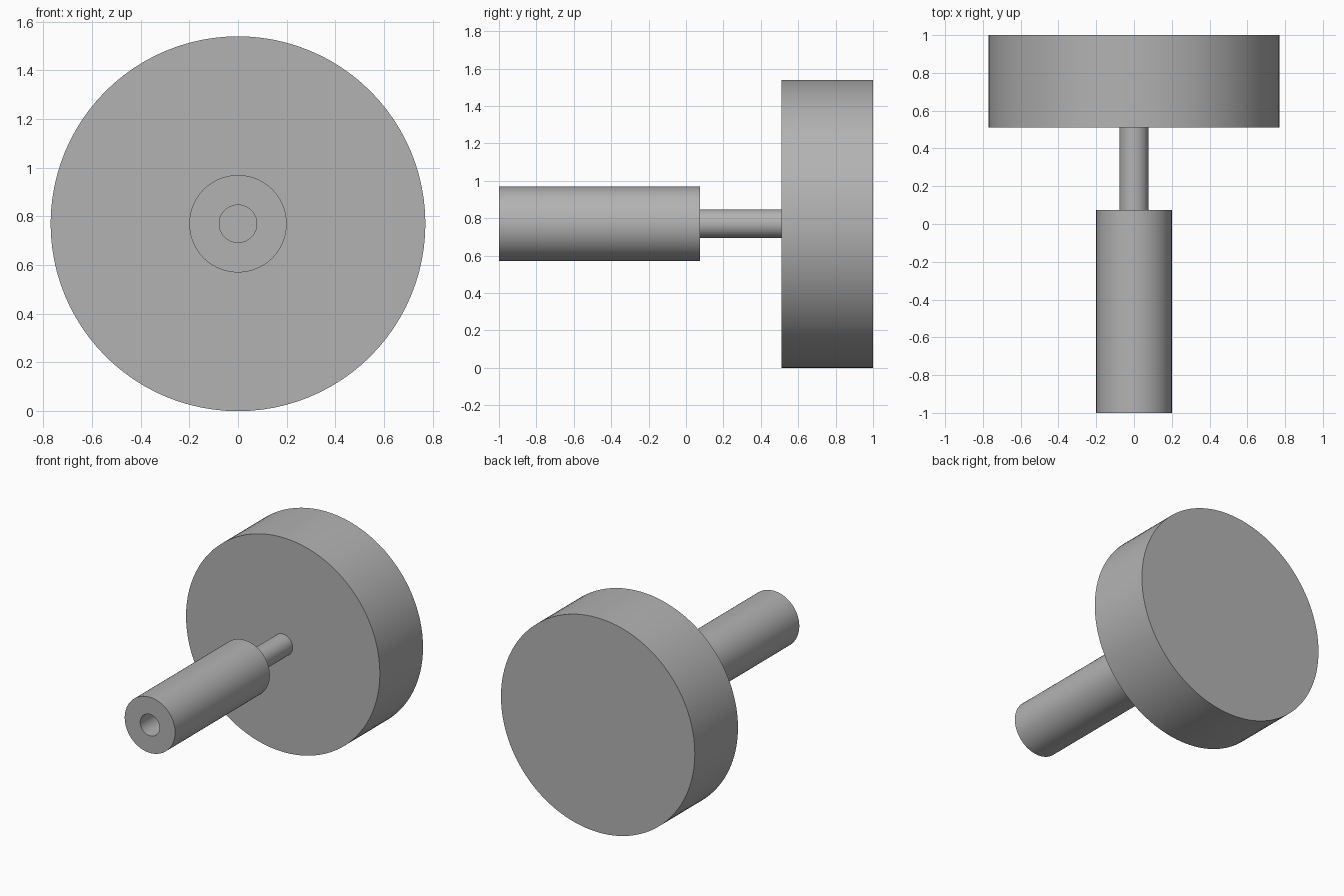
import bpy
import bmesh
from math import cos, sin, radians, tau

cube = bpy.data.objects.get("Cube")
if cube:
    bpy.data.objects.remove(cube, do_unlink=True)

AXIS_HEIGHT = 0.77
SIDES = 96

grey = bpy.data.materials.new("plain grey")
grey.use_nodes = True
grey.diffuse_color = (0.45, 0.45, 0.45, 1)
grey.node_tree.nodes["Principled BSDF"].inputs["Base Color"].default_value = (0.45, 0.45, 0.45, 1)


def turned_part(name, profile):
    """Turn (radius, y) points, listed front to back, round the y axis."""
    bm = bmesh.new()
    rings = []
    for radius, y in profile:
        rings.append([bm.verts.new((radius * cos(tau * i / SIDES), y,
                                    radius * sin(tau * i / SIDES)))
                      for i in range(SIDES)])
    for a, b in zip(rings, rings[1:]):
        for i in range(SIDES):
            j = (i + 1) % SIDES
            bm.faces.new((a[i], a[j], b[j], b[i]))
    bm.faces.new(rings[0])
    bm.faces.new(rings[-1])
    bmesh.ops.recalc_face_normals(bm, faces=bm.faces)
    mesh = bpy.data.meshes.new(name)
    bm.to_mesh(mesh)
    bm.free()
    mesh.materials.append(grey)
    part = bpy.data.objects.new(name, mesh)
    part.location.z = AXIS_HEIGHT
    bpy.context.collection.objects.link(part)
    bpy.ops.object.select_all(action="DESELECT")
    part.select_set(True)
    bpy.context.view_layer.objects.active = part
    bpy.ops.object.shade_smooth_by_angle(angle=radians(30))
    return part


# Large solid disc at the back
turned_part("disc", [(0.77, 0.51), (0.77, 1.0)])

# Thin rod joining the disc to the sleeve
turned_part("rod", [(0.077, 0.07), (0.077, 0.52)])

# Thick sleeve with a blind bore in its front end
turned_part("sleeve", [(0.077, -0.57), (0.077, -1.0), (0.2, -1.0), (0.2, 0.075)])
